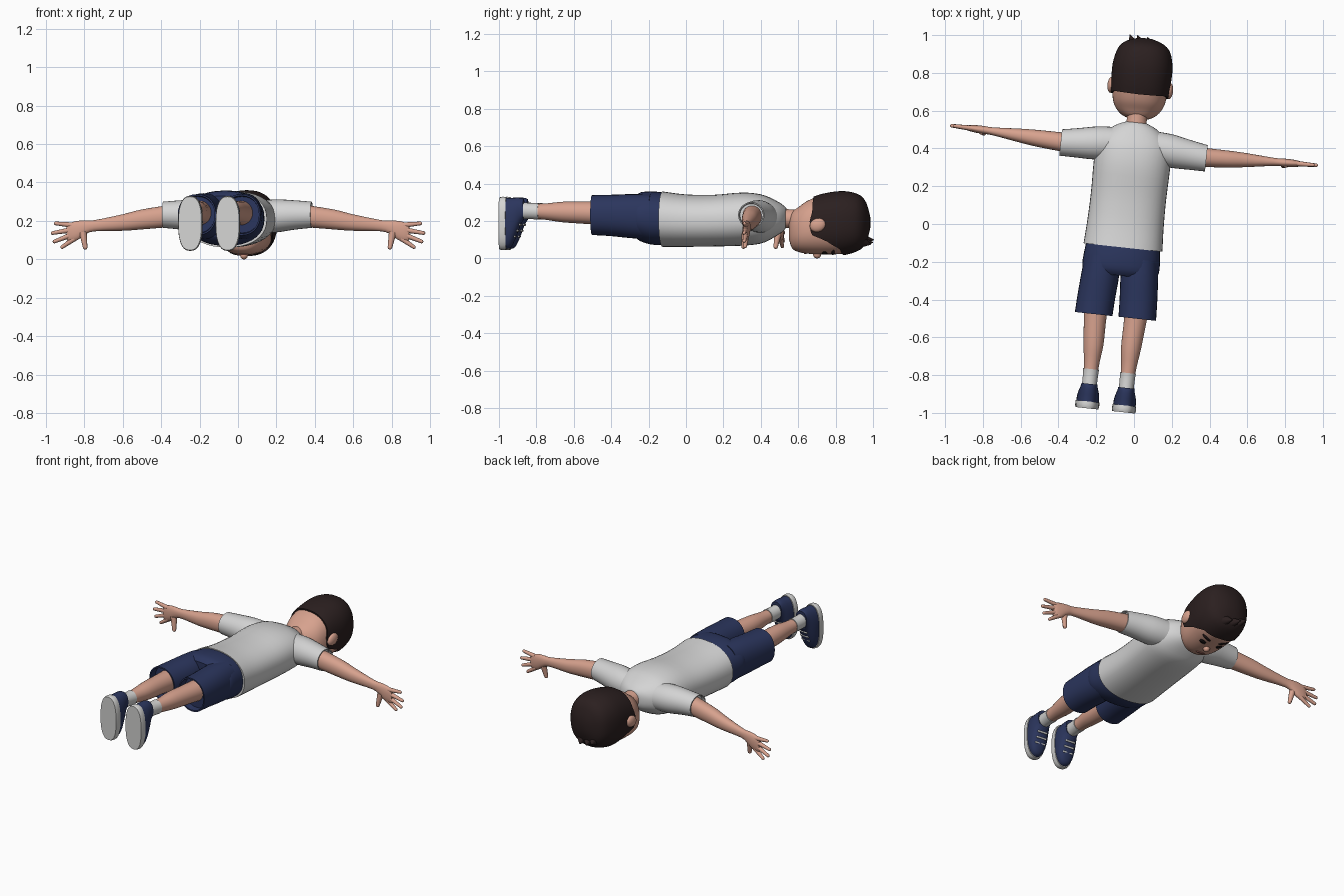
import bpy, bmesh, math
from mathutils import Matrix, Vector

if "Cube" in bpy.data.objects:
    bpy.data.objects.remove(bpy.data.objects["Cube"])

# Whole figure lies face down, turned slightly about z
PLACE = Matrix.Translation((-0.045, 0, 0)) @ Matrix.Rotation(math.radians(-6.2), 4, 'Z')


def mat(name, rgb):
    m = bpy.data.materials.new(name)
    m.diffuse_color = (*rgb, 1)
    m.use_nodes = True
    m.node_tree.nodes["Principled BSDF"].inputs["Base Color"].default_value = m.diffuse_color
    return m


SKIN = mat("skin", (0.68, 0.36, 0.27))
SHIRT = mat("shirt_grey", (0.66, 0.66, 0.66))
NAVY = mat("navy", (0.024, 0.036, 0.11))
HAIR = mat("dark_brown", (0.024, 0.014, 0.014))
WHITE = mat("off_white", (0.66, 0.66, 0.65))
BLACK = mat("black", (0.008, 0.006, 0.006))
LIP = mat("lip", (0.45, 0.17, 0.14))


def finish(bm, name, material):
    bmesh.ops.recalc_face_normals(bm, faces=bm.faces)
    me = bpy.data.meshes.new(name)
    bm.to_mesh(me)
    bm.free()
    me.transform(PLACE)
    me.materials.append(material)
    me.shade_smooth()
    me.set_sharp_from_angle(angle=math.radians(45))
    ob = bpy.data.objects.new(name, me)
    bpy.context.collection.objects.link(ob)
    return ob


def smooth_rows(rows, k):
    """Catmull-Rom interpolation between section rows."""
    out = []
    for i in range(len(rows) - 1):
        p0, p1 = rows[max(i - 1, 0)], rows[i]
        p2, p3 = rows[i + 1], rows[min(i + 2, len(rows) - 1)]
        for j in range(k):
            t = j / k
            out.append([0.5 * (2*b + (c-a)*t + (2*a-5*b+4*c-d)*t*t + (3*b-a-3*c+d)*t**3)
                        for a, b, c, d in zip(p0, p1, p2, p3)])
    return out + [list(rows[-1])]


def oval(t, n):
    c, s = math.cos(t), math.sin(t)
    return (math.copysign(abs(c) ** (2 / n), c), math.copysign(abs(s) ** (2 / n), s))


def skin_rings(bm, rings, cap_ends=True):
    vs = [[bm.verts.new(p) for p in r] for r in rings]
    m = len(vs[0])
    for a, b in zip(vs, vs[1:]):
        for i in range(m):
            bm.faces.new((a[i], a[(i+1) % m], b[(i+1) % m], b[i]))
    if cap_ends:
        bm.faces.new(vs[0])
        bm.faces.new(vs[-1])


def loft(name, material, rows, axis='y', n=2.0, sides=28, k=3, hollow=0, side=1):
    """Rows are (along, cross centre, z centre, cross radius, z radius)."""
    rows = smooth_rows(rows, k)
    if hollow:  # turned-in hem at the last section
        a, c, z, r, h = rows[-1]
        rows += [[a, c, z, r * .92, h * .92], [a + hollow, c, z, r * .88, h * .88]]
    rings = []
    for a, c, z, r, h in rows:
        ring = []
        for i in range(sides):
            u, v = oval(2 * math.pi * i / sides, n)
            p = (c + u*r, a, z + v*h) if axis == 'y' else (a, c + u*r, z + v*h)
            ring.append((p[0] * side, p[1], p[2]))
        rings.append(ring)
    bm = bmesh.new()
    skin_rings(bm, rings)
    return finish(bm, name, material)


def ball(name, material, loc, scale, tilt=0):
    bm = bmesh.new()
    M = Matrix.Translation(loc) @ Matrix.Rotation(tilt, 4, 'X') @ Matrix.Diagonal((*scale, 1))
    bmesh.ops.create_uvsphere(bm, u_segments=18, v_segments=12, radius=1, matrix=M)
    return finish(bm, name, material)


def rods(name, material, segs):
    """Tapered round-ended rods: (start, end, start radius, end radius)."""
    bm = bmesh.new()
    for p, q, r0, r1 in segs:
        p, q = Vector(p), Vector(q)
        d = q - p
        M = Matrix.Translation((p + q) / 2) @ d.to_track_quat('Z', 'Y').to_matrix().to_4x4()
        bmesh.ops.create_cone(bm, cap_ends=True, segments=12, radius1=r0, radius2=r1,
                              depth=d.length, matrix=M)
        if r1 > 0.003:
            bmesh.ops.create_uvsphere(bm, u_segments=12, v_segments=8, radius=r1,
                                      matrix=Matrix.Translation(q))
    return finish(bm, name, material)


# Torso and neck
loft("shirt_body", SHIRT, [(.54, 0, .217, .055, .05), (.515, 0, .215, .11, .075),
     (.46, 0, .213, .175, .108), (.4, 0, .211, .2, .132), (.3, 0, .21, .203, .142),
     (.15, 0, .202, .2, .138), (0, 0, .202, .203, .14), (-.125, 0, .21, .21, .148)],
     n=2.25, sides=40, hollow=.03)
loft("neck", SKIN, [(.49, 0, .215, .06, .055), (.55, 0, .213, .053, .05), (.62, 0, .205, .056, .055)])

# Shorts
loft("shorts_seat", NAVY, [(-.07, 0, .212, .19, .132), (-.16, 0, .214, .201, .143),
     (-.24, 0, .222, .204, .132), (-.275, 0, .225, .18, .105)], n=2.3, sides=36)

# Arms, hands and legs
for s, w in ((1, "right"), (-1, "left")):
    loft(w + "_sleeve", SHIRT, [(.1, .42, .22, .085, .085), (.2, .41, .226, .088, .086),
         (.3, .4, .231, .078, .076), (.388, .392, .232, .07, .068)],
         axis='x', hollow=-.02, side=s)
    loft(w + "_arm", SKIN, [(.34, .394, .227, .052, .058), (.5, .4, .208, .045, .052),
         (.6, .405, .192, .037, .043), (.75, .412, .175, .021, .029), (.8, .414, .165, .021, .037),
         (.84, .415, .15, .02, .05), (.875, .416, .142, .016, .049), (.895, .416, .14, .01, .04)],
         axis='x', n=2.2, side=s)
    tips = [(.865, .178, .953, .187), (.875, .153, .97, .137),
            (.87, .128, .96, .093), (.855, .108, .92, .064)]
    rods(w + "_fingers", SKIN,
         [((s*a, .416, b), (s*c, .418, d), .014, .0095) for a, b, c, d in tips]
         + [((s*.81, .408, .14), (s*.797, .396, .063), .02, .012)])
    loft(w + "_shorts_leg", NAVY, [(-.18, .1, .222, .095, .12), (-.28, .104, .226, .1, .118),
         (-.4, .112, .23, .1, .11), (-.492, .116, .232, .1, .107)], n=2.2, hollow=.04, side=s)
    loft(w + "_leg", SKIN, [(-.4, .11, .24, .066, .066), (-.52, .106, .244, .059, .06),
         (-.65, .1, .248, .053, .055), (-.74, .099, .25, .042, .044),
         (-.82, .098, .253, .036, .038)], side=s)
    loft(w + "_sock", WHITE, [(-.783, .098, .252, .042, .045), (-.82, .098, .253, .04, .043),
         (-.9, .098, .257, .039, .045)], side=s)
    # Shoe with upper, sole and laces
    loft(w + "_shoe", NAVY, [(-.96, .098, .187, .06, .137), (-.93, .098, .192, .059, .132),
         (-.905, .098, .217, .054, .108), (-.88, .098, .25, .046, .074),
         (-.862, .098, .262, .043, .056)], n=2.3, side=s)
    loft(w + "_sole", WHITE, [(-.992, .098, .187, .061, .139), (-.975, .098, .187, .064, .143),
         (-.955, .098, .187, .063, .141)], n=2.5, k=2, side=s)
    rods(w + "_laces", WHITE, [((s*.098 - .03, y, z), (s*.098 + .03, y, z), .006, .006)
                               for y, z in ((-.908, .118), (-.894, .148), (-.88, .18))])

# Head profile shared by the face, hair and face details
HN = 2.35
HEAD = smooth_rows([(.558, .15, .045, .06), (.575, .15, .085, .1), (.61, .155, .12, .122),
                    (.66, .168, .14, .143), (.74, .18, .148, .158), (.84, .188, .15, .163),
                    (.92, .192, .132, .145), (.96, .192, .1, .112), (.98, .192, .055, .06)], 5)


def profile(y):
    for a, b in zip(HEAD, HEAD[1:]):
        if y <= b[0]:
            f = (y - a[0]) / (b[0] - a[0])
            return [p + (q - p) * f for p, q in zip(a[1:], b[1:])]
    return HEAD[-1][1:]


def head_point(y, t, off):
    cz, rx, rz = profile(y)
    u, v = oval(t, HN)
    return ((rx + off) * u, y, cz + (rz + off) * v)


ANG = [2 * math.pi * i / 48 for i in range(48)]
bm = bmesh.new()
skin_rings(bm, [[head_point(r[0], t, 0) for t in ANG] for r in HEAD])
finish(bm, "head", SKIN)


def hairline(t):
    """Height of the hair edge by angle away from the middle of the face."""
    a = abs((math.degrees(t) - 270 + 180) % 360 - 180)
    pts = [(0, .85), (40, .84), (62, .77), (76, .69), (95, .68), (115, .695), (180, .69)]
    for (a0, y0), (a1, y1) in zip(pts, pts[1:]):
        if a <= a1:
            return y0 + (y1 - y0) * (a - a0) / (a1 - a0)
    return .69


# Hair cap
bm = bmesh.new()
rings = [[head_point(hairline(t), t, -.004) for t in ANG]]
for i in range(19):
    f = (i / 18) ** .8
    rings.append([head_point(hairline(t) * (1 - f) + .98 * f, t, .009) for t in ANG])
rings.append([(x * .5, .989, .192 + (z - .192) * .5) for x, y, z in rings[-1]])
skin_rings(bm, rings)
finish(bm, "hair", HAIR)
rods("hair_tuft", HAIR, [((-.06, .945, .1), (-.085, 1.0, .1), .03, .002),
                         ((-.02, .95, .09), (-.045, 1.0, .085), .03, .002),
                         ((.03, .945, .09), (.01, .995, .075), .035, .002)])


def face_plate(name, material, x, y, rx, ry, tilt=0):
    """Thin oval hugging the front of the face."""
    bm = bmesh.new()
    vs = []
    for i in range(16):
        t = 2 * math.pi * i / 16
        a, b = rx * math.cos(t), ry * math.sin(t)
        px, py = x + a*math.cos(tilt) - b*math.sin(tilt), y + a*math.sin(tilt) + b*math.cos(tilt)
        cz, hx, hz = profile(py)
        vs.append(bm.verts.new((px, py, cz - hz * (1 - abs(px / hx) ** HN) ** (1 / HN) - .004)))
    bm.faces.new(vs)
    ob = finish(bm, name, material)
    ob.modifiers.new("thickness", 'SOLIDIFY').thickness = .004


# Face details and ears
for s, w in ((1, "right"), (-1, "left")):
    face_plate(w + "_eye", BLACK, s * .058, .752, .02, .014)
    face_plate(w + "_eyebrow", HAIR, s * .06, .797, .032, .009, s * .2)
    ball(w + "_ear", SKIN, (s * .155, .725, .178), (.02, .044, .036), math.radians(20))
face_plate("mouth", LIP, 0, .64, .03, .006)
ball("nose", SKIN, (0, .705, .022), (.02, .022, .022))
